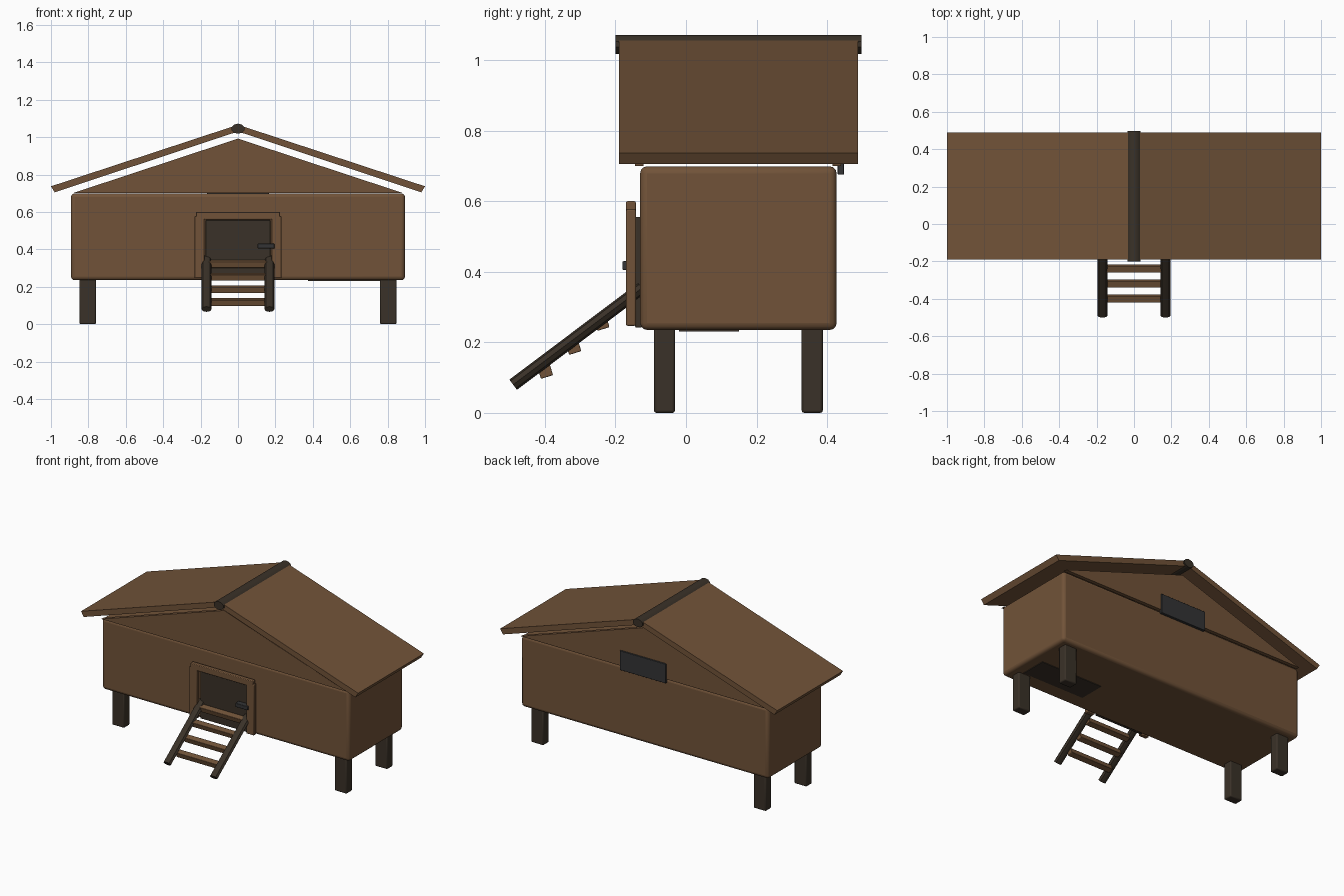
import bpy, bmesh, math
from mathutils import Matrix, Vector

if "Cube" in bpy.data.objects:
    bpy.data.objects.remove(bpy.data.objects["Cube"])


def material(name, rgb):
    m = bpy.data.materials.new(name)
    m.diffuse_color = (*rgb, 1)
    m.use_nodes = True
    m.node_tree.nodes["Principled BSDF"].inputs["Base Color"].default_value = m.diffuse_color
    return m


WOOD = material("brown_wood", (0.165, 0.086, 0.040))
DARK = material("dark_wood", (0.042, 0.031, 0.021))
METAL = material("grey_metal", (0.033, 0.034, 0.036))


def finish(name, bm, mat, bevel=0, segments=2):
    bmesh.ops.recalc_face_normals(bm, faces=bm.faces)
    me = bpy.data.meshes.new(name)
    bm.to_mesh(me)
    bm.free()
    me.materials.append(mat)
    ob = bpy.data.objects.new(name, me)
    bpy.context.collection.objects.link(ob)
    if bevel:
        mod = ob.modifiers.new("bevel", "BEVEL")
        mod.width = bevel
        mod.segments = segments
    bpy.context.view_layer.objects.active = ob
    ob.select_set(True)
    bpy.ops.object.shade_smooth_by_angle(angle=math.radians(35))
    ob.select_set(False)
    return ob


def box(name, lo, hi, mat, bevel=0, tilt=0, segments=2):
    lo, hi = Vector(lo), Vector(hi)
    bm = bmesh.new()
    bmesh.ops.create_cube(bm, size=1, matrix=Matrix.Translation((lo + hi) / 2)
                          @ Matrix.Rotation(tilt, 4, 'X') @ Matrix.Diagonal((*(hi - lo), 1)))
    return finish(name, bm, mat, bevel, segments)


def prism(name, profile, y0, y1, mat, bevel=0):
    # extrude an x-z outline along y
    bm = bmesh.new()
    face = bm.faces.new([bm.verts.new((x, y0, z)) for x, z in profile])
    ext = bmesh.ops.extrude_face_region(bm, geom=[face])["geom"]
    bmesh.ops.translate(bm, vec=(0, y1 - y0, 0),
                        verts=[v for v in ext if isinstance(v, bmesh.types.BMVert)])
    return finish(name, bm, mat, bevel, 1)


def oval_rod(name, a, b, rx, r, mat, sides=8):
    # rod in the y-z plane, wider along x
    a, b = Vector(a), Vector(b)
    d = b - a
    tilt = math.atan2(-d.y, d.z)
    bm = bmesh.new()
    bmesh.ops.create_cone(bm, cap_ends=True, segments=sides, radius1=1, radius2=1, depth=1,
                          matrix=Matrix.Translation((a + b) / 2) @ Matrix.Rotation(tilt, 4, 'X')
                          @ Matrix.Diagonal((rx, r, d.length, 1)))
    return finish(name, bm, mat)


# Body and gable ends
box("coop_body", (-0.893, -0.13, 0.235), (0.893, 0.427, 0.699), WOOD, 0.02, segments=3)
gable = [(-0.885, 0.7), (0.885, 0.7), (0, 0.992)]
prism("front_gable", gable, -0.145, -0.12, WOOD)
prism("back_gable", gable, 0.415, 0.439, WOOD)

# Roof panels and ridge
for side, s in (("left", -1), ("right", 1)):
    outline = [(0, 1.066), (s * 1.0, 0.737), (s * 0.98, 0.705), (0, 1.03)]
    prism(side + "_roof_panel", outline, -0.19, 0.488, WOOD)
oval_rod("roof_ridge", (0, -0.2, 1.045), (0, 0.498, 1.045), 0.036, 0.027, DARK, 10)

# Legs
for side, s in (("left", -1), ("right", 1)):
    for end, y in (("front", -0.061), ("back", 0.358)):
        x = s * 0.803
        box(f"{end}_{side}_leg", (x - 0.044, y - 0.03, 0), (x + 0.044, y + 0.03, 0.26),
            DARK, 0.007)

# Door, frame and latch
box("door_panel", (-0.173, -0.144, 0.242), (0.173, -0.125, 0.556), DARK, 0.003)
for side, s in (("left", -1), ("right", 1)):
    x = s * 0.206
    box(side + "_door_post", (x - 0.027, -0.17, 0.247), (x + 0.027, -0.142, 0.577), WOOD, 0.004)
box("door_lintel", (-0.225, -0.17, 0.56), (0.225, -0.142, 0.6), WOOD, 0.004)
box("door_latch", (0.105, -0.18, 0.405), (0.195, -0.143, 0.43), METAL, 0.003)

# Ladder
for side, s in (("left", -1), ("right", 1)):
    oval_rod(side + "_ladder_rail", (s * 0.168, -0.49, 0.08), (s * 0.168, -0.125, 0.354),
             0.027, 0.018, DARK)
for i in range(4):
    y, z = -0.399 + i * 0.08, 0.118 + i * 0.068
    box(f"ladder_rung_{i + 1}", (-0.155, y - 0.018, z - 0.017), (0.155, y + 0.018, z + 0.017),
        WOOD, 0.003, math.radians(17))

# Back vent and hatch under the floor
box("back_vent", (-0.165, 0.43, 0.676), (0.165, 0.448, 0.802), METAL, 0.002)
box("floor_hatch", (0.375, -0.02, 0.231), (0.82, 0.15, 0.24), DARK)
